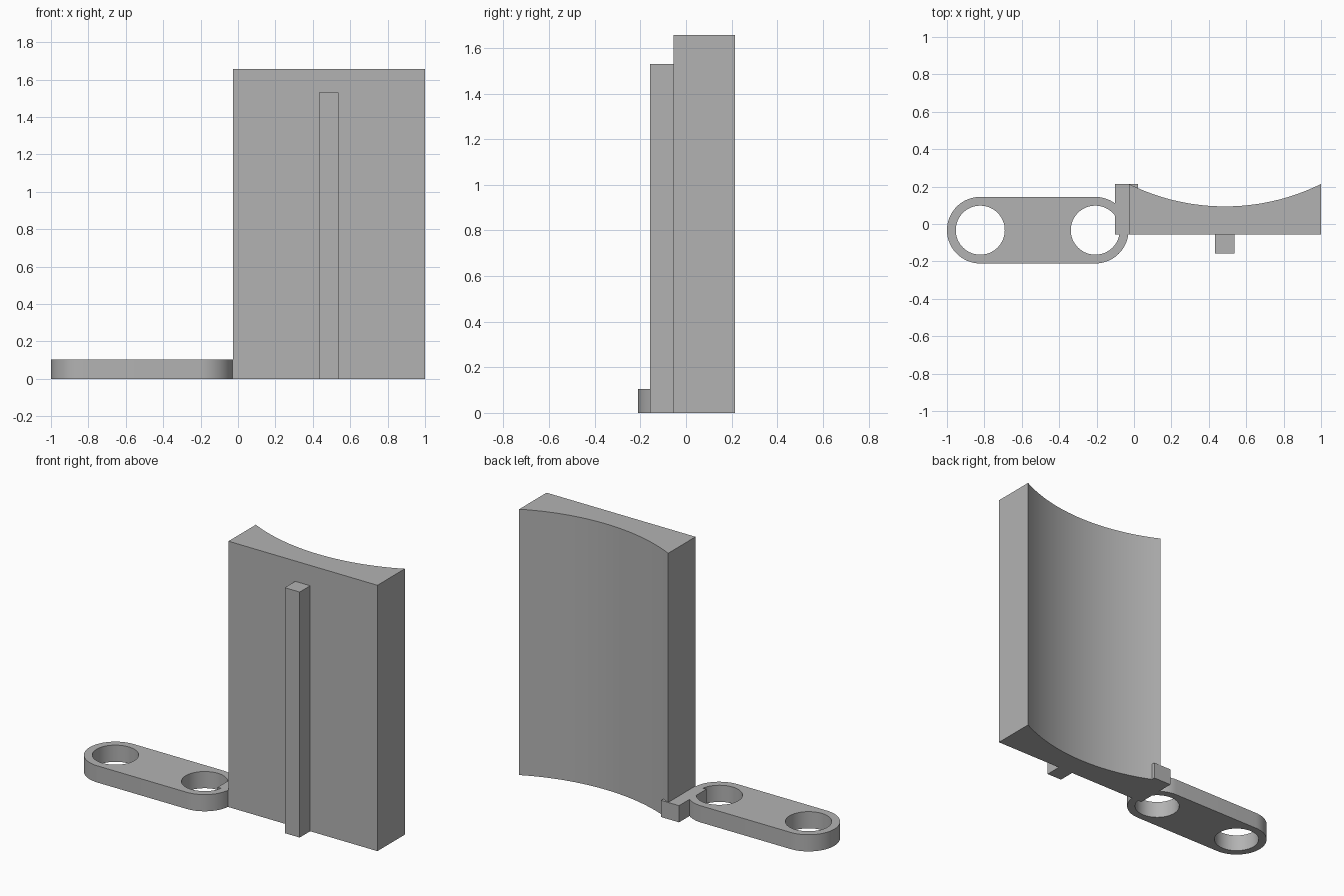
import bpy, bmesh
from math import pi, cos, sin, asin, radians

cube = bpy.data.objects.get("Cube")
if cube:
    bpy.data.objects.remove(cube, do_unlink=True)

grey = bpy.data.materials.new("plain grey")
grey.use_nodes = True
GREY = (0.45, 0.45, 0.45, 1)
grey.diffuse_color = GREY
grey.node_tree.nodes["Principled BSDF"].inputs["Base Color"].default_value = GREY


def prism(name, outline, bottom, top):
    """Extrude a counter-clockwise outline upwards."""
    bm = bmesh.new()
    base = bm.faces.new([bm.verts.new((x, y, bottom)) for x, y in outline])
    ext = bmesh.ops.extrude_face_region(bm, geom=[base], use_keep_orig=True)
    verts = [g for g in ext["geom"] if isinstance(g, bmesh.types.BMVert)]
    bmesh.ops.translate(bm, verts=verts, vec=(0, 0, top - bottom))
    bmesh.ops.recalc_face_normals(bm, faces=bm.faces)
    mesh = bpy.data.meshes.new(name)
    bm.to_mesh(mesh)
    bm.free()
    mesh.materials.append(grey)
    obj = bpy.data.objects.new(name, mesh)
    bpy.context.collection.objects.link(obj)
    return obj


def arc(cx, cy, r, start, end, steps):
    angles = [start + (end - start) * i / steps for i in range(steps + 1)]
    return [(cx + r * cos(a), cy + r * sin(a)) for a in angles]


def box(x0, x1, y0, y1):
    return [(x0, y0), (x1, y0), (x1, y1), (x0, y1)]


def smooth(obj):
    bpy.ops.object.select_all(action="DESELECT")
    obj.select_set(True)
    bpy.context.view_layer.objects.active = obj
    bpy.ops.object.shade_smooth_by_angle(angle=radians(30))


# Upright panel with a hollow cylindrical back
LEFT, RIGHT, FRONT, BACK, SAG = -0.027, 1.0, -0.055, 0.214, 0.12
half = (RIGHT - LEFT) / 2
radius = (half ** 2 + SAG ** 2) / (2 * SAG)
spread = asin(half / radius)
hollow = arc((LEFT + RIGHT) / 2, BACK - SAG + radius, radius,
             -pi / 2 + spread, -pi / 2 - spread, 32)
panel = prism("curved_panel", [(LEFT, FRONT), (RIGHT, FRONT)] + hollow, 0, 1.657)
smooth(panel)

# Rib on the front face and block joining the panel to the link
prism("front_rib", box(0.433, 0.536, -0.158, FRONT), 0, 1.53)
prism("joining_block", box(-0.102, 0.022, FRONT, BACK), 0, 0.104)

# Rounded link plate with two round holes
ENDS, MID_Y, LINK_R, HOLE_R = (-0.822, -0.207), -0.033, 0.178, 0.131
outline = (arc(ENDS[1], MID_Y, LINK_R, -pi / 2, pi / 2, 32)
           + arc(ENDS[0], MID_Y, LINK_R, pi / 2, 3 * pi / 2, 32))
link = prism("link_plate", outline, 0, 0.104)
cutters = []
for x in ENDS:
    cutter = prism("hole_cutter", arc(x, MID_Y, HOLE_R, 0, 2 * pi, 64)[:-1], -0.1, 0.2)
    cutter.hide_render = True
    cutters.append(cutter)
    mod = link.modifiers.new("hole", "BOOLEAN")
    mod.operation, mod.solver, mod.object = "DIFFERENCE", "EXACT", cutter
bpy.context.view_layer.objects.active = link
for mod in list(link.modifiers):
    bpy.ops.object.modifier_apply(modifier=mod.name)
for cutter in cutters:
    bpy.data.objects.remove(cutter, do_unlink=True)
smooth(link)
